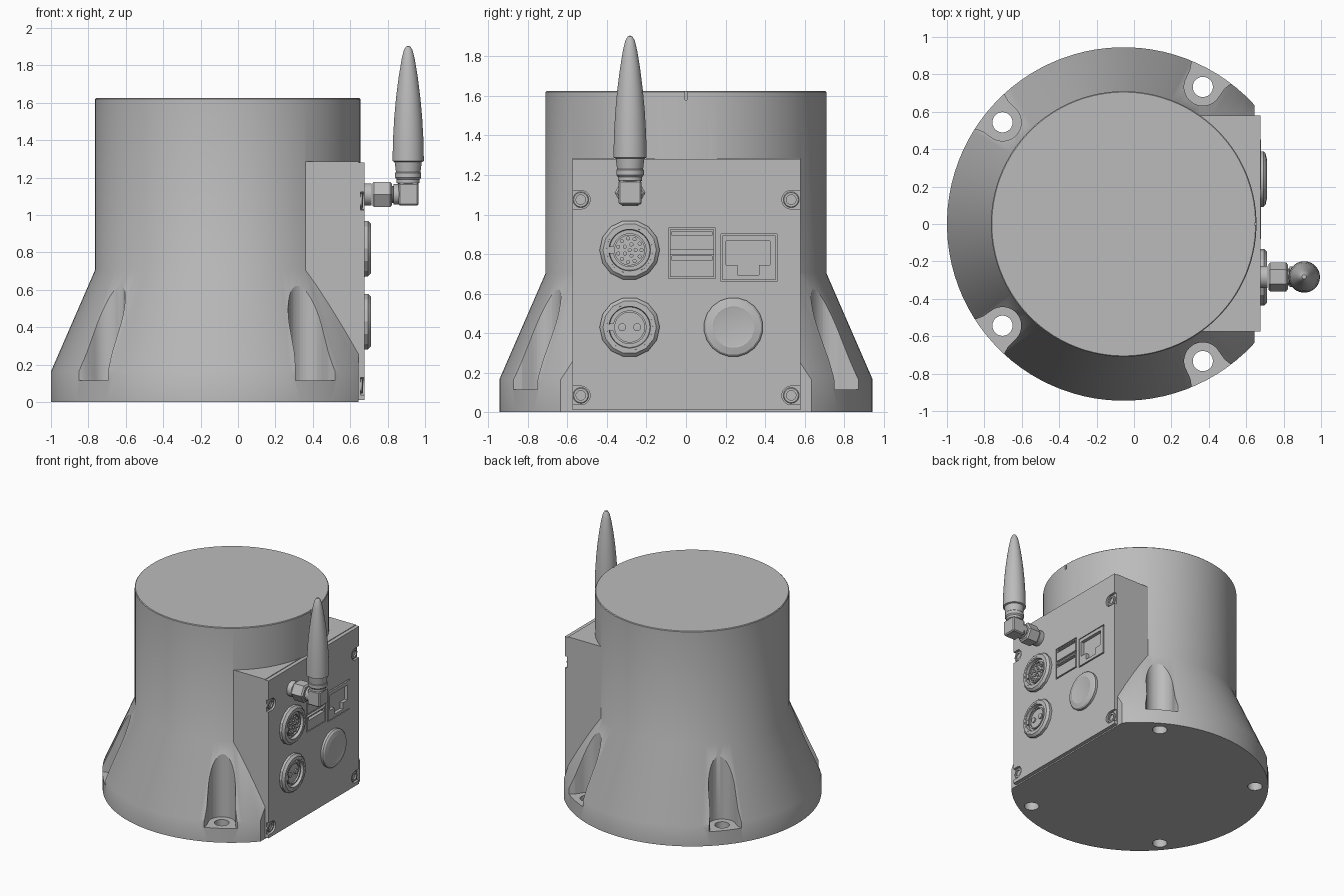
import bpy, bmesh, math
from mathutils import Matrix, Vector

if "Cube" in bpy.data.objects:
    bpy.data.objects.remove(bpy.data.objects["Cube"])

grey = bpy.data.materials.new("plain_grey")
grey.use_nodes = True
grey.diffuse_color = (0.5, 0.5, 0.5, 1)
grey.node_tree.nodes["Principled BSDF"].inputs["Base Color"].default_value = (0.5, 0.5, 0.5, 1)

ALONG_X = Matrix.Rotation(math.pi / 2, 4, 'Y')
FACE = 0.675          # outer face of the connector panel
CX = -0.055           # axis of the round housing


def finish(name, bm, smooth=True):
    bmesh.ops.remove_doubles(bm, verts=bm.verts, dist=1e-5)
    bmesh.ops.recalc_face_normals(bm, faces=bm.faces)
    mesh = bpy.data.meshes.new(name)
    bm.to_mesh(mesh)
    bm.free()
    mesh.materials.append(grey)
    ob = bpy.data.objects.new(name, mesh)
    bpy.context.collection.objects.link(ob)
    if smooth:
        shade(ob)
    return ob


def shade(ob):
    bpy.ops.object.select_all(action='DESELECT')
    ob.select_set(True)
    bpy.context.view_layer.objects.active = ob
    bpy.ops.object.shade_smooth_by_angle(angle=math.radians(25))


def box(name, lo, hi):
    bm = bmesh.new()
    lo, hi = Vector(lo), Vector(hi)
    size = hi - lo
    bmesh.ops.create_cube(bm, size=1, matrix=Matrix.Translation((lo + hi) / 2)
                          @ Matrix.Diagonal((*size, 1)))
    return finish(name, bm, False)


def lathe(name, profile, at, segs=48, along_x=False):
    """Revolve (radius, height) points; first and last points are capped."""
    bm = bmesh.new()
    rings = [[bm.verts.new((r * math.cos(a), r * math.sin(a), h))
              for a in (2 * math.pi * (i + 0.5) / segs for i in range(segs))]
             for r, h in profile]
    for a, b in zip(rings, rings[1:]):
        for i in range(segs):
            j = (i + 1) % segs
            bm.faces.new((a[i], a[j], b[j], b[i]))
    for ring, (r, h) in ((rings[0], profile[0]), (rings[-1], profile[-1])):
        if r > 0:
            bm.faces.new(ring)
    bmesh.ops.transform(bm, verts=bm.verts,
                        matrix=Matrix.Translation(at) @ (ALONG_X if along_x else Matrix()))
    return finish(name, bm)


def prism(name, outline, z0, z1, matrix):
    bm = bmesh.new()
    face = bm.faces.new([bm.verts.new((x, y, z0)) for x, y in outline])
    top = bmesh.ops.extrude_face_region(bm, geom=[face])["geom"]
    bmesh.ops.translate(bm, vec=(0, 0, z1 - z0),
                        verts=[v for v in top if isinstance(v, bmesh.types.BMVert)])
    bmesh.ops.transform(bm, verts=bm.verts, matrix=matrix)
    return finish(name, bm, False)


def boolean(ob, tools, operation='DIFFERENCE'):
    bpy.context.view_layer.objects.active = ob
    for tool in tools:
        mod = ob.modifiers.new("cut", 'BOOLEAN')
        mod.operation, mod.solver, mod.object = operation, 'EXACT', tool
        bpy.ops.object.modifier_apply(modifier=mod.name)
        bpy.data.objects.remove(tool)
    shade(ob)


# Round housing with flared foot, flattened where the panel sits
housing = lathe("housing", [(0.945, 0), (0.945, 0.165), (0.71, 0.705), (0.71, 1.62),
                            (0.705, 1.625)], (CX, 0, 0), 96)
boolean(housing, [box("flat_cutter", (0.645, -1, -0.1), (1, 1, 1))])
boolean(housing, [box("panel_backing", (0.2, -0.575, 0), (0.645, 0.58, 1.285))], 'UNION')

# Four bolt pockets: U-shaped recess with flared mouth, plus through hole
half = [(-0.1 * math.sin(t), 0.1 * math.cos(t)) for t in (i * math.pi / 20 for i in range(11))]
half = [(0.2, 0.24), (0.115, 0.14), (0.085, 0.118), (0.05, 0.105)] + half
pocket = half + [(x, -y) for x, y in reversed(half[:-1])]
for angle in (60, 140, -140, -60):
    place = (Matrix.Translation((CX, 0, 0)) @ Matrix.Rotation(math.radians(angle), 4, 'Z')
             @ Matrix.Translation((0.846, 0, 0)))
    boolean(housing, [prism("pocket_cutter", pocket, 0.115, 0.9, place),
                      lathe("hole_cutter", [(0.054, -0.1), (0.054, 0.3)],
                            place.to_translation(), 32)])
boolean(housing, [box("index_slit", (0.643, -0.006, 1.58), (0.7, 0.006, 1.7))])

# Connector panel with corner counterbores and port openings
panel = box("connector_panel", (0.64, -0.575, 0.01), (FACE, 0.58, 1.28))
for side in (-1, 1):
    for z in (0.085, 1.075):
        y = side * 0.532
        edge = sorted((y, side * 0.6))
        boolean(panel, [lathe("bore_cutter", [(0.047, 0), (0.047, 0.1)], (0.656, y, z), 32, True),
                        box("edge_cutter", (0.656, edge[0], z - 0.047),
                            (0.8, edge[1], z + 0.047))])
        lathe("panel_screw", [(0.04, 0), (0.04, 0.012), (0.036, 0.015), (0.024, 0.015),
                              (0.024, 0.004), (0, 0.004)], (0.652, y, z), 32, True)
boolean(panel, [box("usb_opening", (0.65, -0.088, 0.677), (0.8, 0.15, 0.932)),
                box("network_opening", (0.65, 0.177, 0.66), (0.8, 0.46, 0.902))])

# Stacked pair of flat ports
usb = box("double_port", (0.645, -0.08, 0.685), (FACE + 0.003, 0.142, 0.924))
for z in (0.79, 0.915):
    boolean(usb, [box("slot_cutter", (0.652, -0.07, z - 0.022), (0.8, 0.132, z))])
boolean(usb, [box("gap_cutter", (0.66, -0.1, 0.8), (0.8, 0.2, 0.823))])

# Network port with stepped opening
network = box("network_port", (0.645, 0.185, 0.668), (FACE + 0.003, 0.452, 0.894))
boolean(network, [box("port_cutter", (0.652, 0.203, 0.745), (0.8, 0.425, 0.866)),
                  box("latch_cutter", (0.652, 0.26, 0.693), (0.8, 0.37, 0.76))])


# Round sockets: faceted nut, inner sleeve, key and pins
def socket(name, y, z, pins, pin_radius):
    lathe(name + "_nut", [(0.115, 0), (0.152, 0), (0.152, 0.02), (0.135, 0.037),
                          (0.118, 0.037), (0.115, 0)], (FACE, y, z), 14, True)
    lathe(name + "_sleeve", [(0.118, 0), (0.118, 0.035), (0.105, 0.035), (0.102, 0.008),
                             (0.085, 0.008), (0.085, 0.025), (0.075, 0.025), (0.075, 0.012),
                             (0, 0.012)], (FACE, y, z), 48, True)
    box(name + "_key", (FACE, y - 0.11, z - 0.018), (FACE + 0.03, y - 0.08, z + 0.018))
    for r, a in pins:
        lathe(name + "_pin", [(pin_radius, 0), (pin_radius, 0.022), (0, 0.024)],
              (FACE, y + r * math.cos(a), z + r * math.sin(a)), 16, True)


many = [(0, 0)] + [(0.03, i * math.tau / 5) for i in range(5)] \
    + [(0.06, i * math.tau / 11) for i in range(11)]
socket("signal_socket", -0.285, 0.82, many, 0.01)
socket("power_socket", -0.285, 0.43, [(0.038, 0), (0.038, math.pi)], 0.02)

# Push button cap
lathe("round_cap", [(0.15, 0), (0.15, 0.018), (0.14, 0.028), (0.105, 0.036), (0.098, 0.034),
                    (0, 0.034)], (FACE, 0.24, 0.43), 20, True)

# Antenna fitting: hexagonal coupling, neck and square elbow
AY, AZ, AX = -0.283, 1.11, 0.91
lathe("antenna_seat", [(0.06, 0), (0.06, 0.05)], (FACE - 0.01, AY, AZ), 24, True)
lathe("antenna_hex_nut", [(0.068, 0), (0.078, 0.01), (0.078, 0.095), (0.066, 0.105)],
      (0.718, AY, AZ), 6, True)
lathe("antenna_neck", [(0.045, 0), (0.045, 0.02), (0.055, 0.022), (0.055, 0.06)],
      (0.81, AY, AZ), 24, True)
elbow = box("antenna_elbow", (0.857, AY - 0.058, 1.05), (0.965, AY + 0.058, 1.172))
bevel = elbow.modifiers.new("soft_edges", 'BEVEL')
bevel.width, bevel.segments = 0.008, 1

# Antenna: ribbed collar and tapering whip
lathe("antenna_collar", [(0.05, 1.165), (0.062, 1.172), (0.062, 1.19), (0.07, 1.2),
                         (0.07, 1.225), (0.066, 1.23), (0.073, 1.285)], (AX, AY, 0), 32)
lathe("antenna_whip", [(0.073, 1.283), (0.084, 1.288), (0.082, 1.4), (0.075, 1.52),
                       (0.065, 1.63), (0.051, 1.74), (0.036, 1.83), (0.024, 1.88),
                       (0.012, 1.9), (0, 1.905)], (AX, AY, 0), 32)
